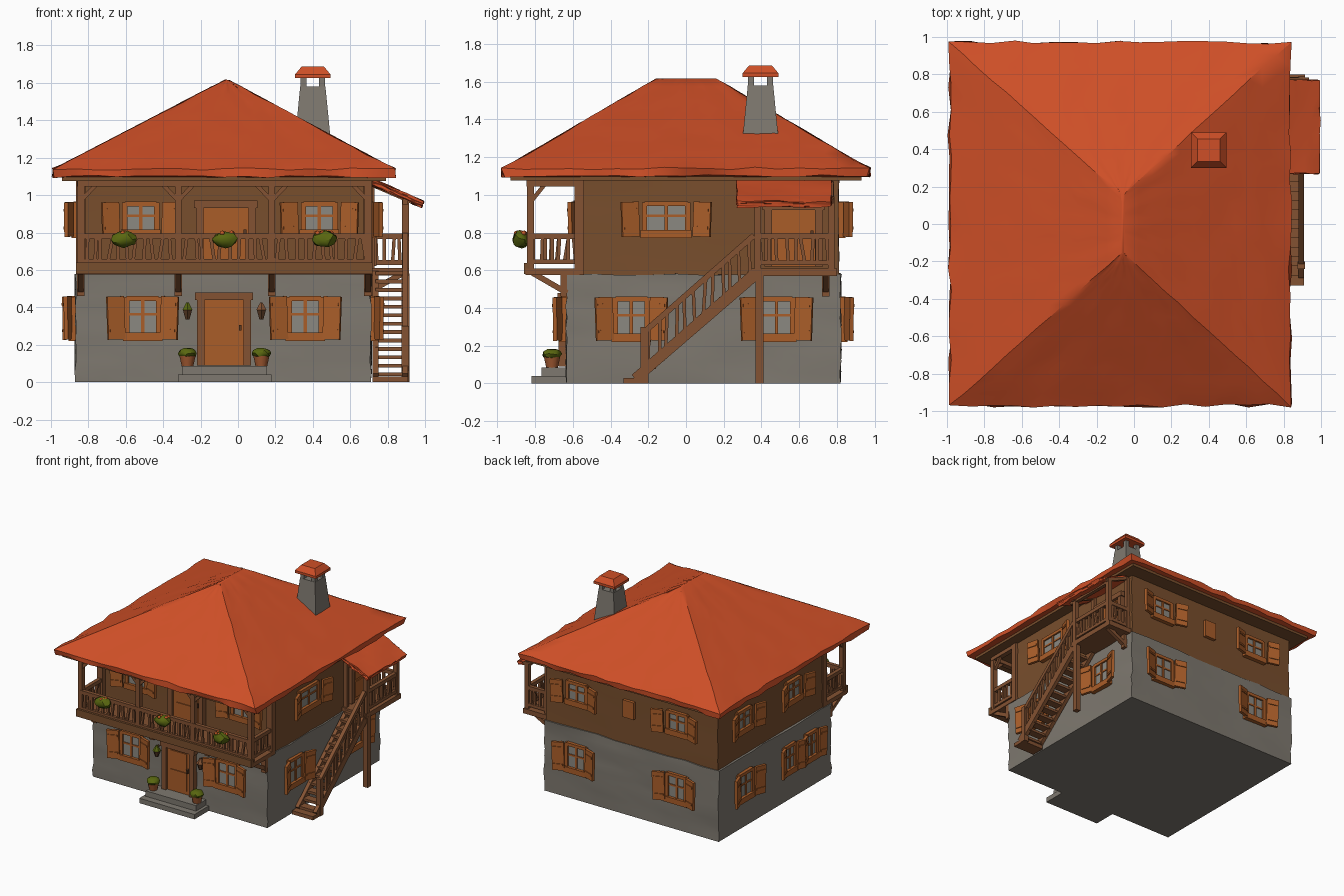
import bpy, bmesh, math, random
from mathutils import Matrix, Vector

if "Cube" in bpy.data.objects:
    bpy.data.objects.remove(bpy.data.objects["Cube"])
random.seed(4)
I = Matrix.Identity(4)

def material(name, r, g, b):
    m = bpy.data.materials.new(name)
    m.diffuse_color = (r, g, b, 1)
    m.use_nodes = True
    m.node_tree.nodes["Principled BSDF"].inputs["Base Color"].default_value = m.diffuse_color
    return m

ROOF = material("roof_red", 0.62, 0.078, 0.02)
STONE = material("stone_grey", 0.21, 0.19, 0.16)
WALL = material("wall_brown", 0.19, 0.077, 0.026)
TIMBER = material("timber_brown", 0.23, 0.085, 0.032)
SHUTTER = material("shutter_orange", 0.40, 0.11, 0.022)
GLASS = material("glass_grey", 0.26, 0.25, 0.22)
LEAF = material("leaf_green", 0.10, 0.135, 0.005)
POT = material("terracotta", 0.36, 0.10, 0.03)
FLOWER = material("flower_orange", 0.55, 0.10, 0.02)
DARK = material("dark_wood", 0.10, 0.042, 0.018)

def jitter(verts, a):
    for v in verts:
        v.co += Vector([random.uniform(-a, a) for _ in range(3)])

class Part:
    """Collects primitives into one named object."""
    def __init__(self, name):
        self.name, self.bm, self.mats = name, bmesh.new(), []

    def tag(self, verts, mat):
        if mat not in self.mats:
            self.mats.append(mat)
        for f in {f for v in verts for f in v.link_faces}:
            f.material_index = self.mats.index(mat)
        return verts

    def box(self, lo, hi, mat, T=I):
        lo, hi = Vector(lo), Vector(hi)
        m = T @ Matrix.Translation((lo + hi) / 2) @ Matrix.Diagonal((*(hi - lo), 1))
        return self.tag(bmesh.ops.create_cube(self.bm, size=1, matrix=m)["verts"], mat)

    def beam(self, a, b, w, mat, d=None):
        a, b = Vector(a), Vector(b)
        q = (b - a).to_track_quat('Z', 'Y').to_matrix().to_4x4()
        m = Matrix.Translation((a + b) / 2) @ q @ Matrix.Diagonal((w, d or w, (b - a).length, 1))
        return self.tag(bmesh.ops.create_cube(self.bm, size=1, matrix=m)["verts"], mat)

    def cone(self, c, r1, r2, h, mat, seg=12, rot=0):
        m = Matrix.Translation(Vector(c) + Vector((0, 0, h / 2))) @ Matrix.Rotation(rot, 4, 'Z')
        return self.tag(bmesh.ops.create_cone(self.bm, cap_ends=True, segments=seg, radius1=r1,
                        radius2=r2, depth=h, matrix=m)["verts"], mat)

    def ball(self, c, r, mat, j=0.004):
        m = Matrix.Translation(c) @ Matrix.Diagonal((*r, 1))
        vs = bmesh.ops.create_icosphere(self.bm, subdivisions=2, radius=1, matrix=m)["verts"]
        jitter(vs, j)
        return self.tag(vs, mat)

    def rail(self, a, b, h, n):
        """Two rails with crooked balusters between them."""
        a, b, up = Vector(a), Vector(b), Vector((0, 0, h))
        d = (b - a).normalized()
        self.beam(a, b, 0.025, TIMBER)
        self.beam(a + up, b + up, 0.03, TIMBER)
        for i in range(n):
            p = a.lerp(b, (i + 0.5) / n)
            self.beam(p + d * random.uniform(-.015, .015), p + up + d * random.uniform(-.015, .015), 0.018, TIMBER)

    def done(self):
        bmesh.ops.recalc_face_normals(self.bm, faces=self.bm.faces)
        me = bpy.data.meshes.new(self.name)
        self.bm.to_mesh(me)
        self.bm.free()
        for m in self.mats:
            me.materials.append(m)
        bpy.context.collection.objects.link(bpy.data.objects.new(self.name, me))

def rough_block(name, lo, hi, mat, cuts, j):
    p = Part(name)
    p.box(lo, hi, mat)
    bmesh.ops.subdivide_edges(p.bm, edges=p.bm.edges[:], cuts=cuts, use_grid_fill=True)
    jitter([v for v in p.bm.verts if v.co.z > 0.01], j)
    p.done()

# Walls: stone ground floor, timber upper floor
rough_block("stone_ground_floor", (-.87, -.635, 0), (.71, .82, .58), STONE, 9, .006)
rough_block("upper_floor_walls", (-.855, -.55, .575), (.70, .81, 1.10), WALL, 5, .003)

# Hipped roof from shrinking rectangular rings with a ragged edge
roof = Part("roof")
N, ROWS = 16, 12
def ring(x0, x1, y0, y1, z, j):
    c = [(x0, y0), (x1, y0), (x1, y1), (x0, y1)]
    out = []
    for k in range(4):
        for i in range(N):
            p = Vector((*c[k], 0)).lerp(Vector((*c[(k + 1) % 4], 0)), i / N)
            out.append(roof.bm.verts.new(p + Vector((random.uniform(-j, j), random.uniform(-j, j),
                                                     z + random.uniform(-j, j) * .7))))
    return out
rings = [ring(-.93, .78, -.92, .92, 1.095, 0), ring(-.985, .835, -.97, .97, 1.10, .012)]
for r in range(ROWS + 1):
    t = r / ROWS
    rings.append(ring(-.985 + .915 * t, .835 - .885 * t, -.972 + .812 * t, .972 - .812 * t,
                      1.14 + .475 * t, .010 if r == 0 else .004))
for a, b in zip(rings, rings[1:]):
    for i in range(4 * N):
        k = (i + 1) % (4 * N)
        roof.bm.faces.new((a[i], a[k], b[k], b[i]))
roof.bm.faces.new(rings[-1])
roof.bm.faces.new(rings[0])
roof.tag(roof.bm.verts, ROOF)
roof.done()

soffit = Part("soffit")
soffit.box((-.94, -.93, 1.075), (.79, .93, 1.10), WALL)
soffit.done()

# Chimney with open top and small cap
ch = Part("chimney")
s2 = math.sqrt(2) / 2
ch.cone((.40, .395, 1.25), .20 * s2, .135 * s2, .33, STONE, 4, math.pi / 4)
for sx in (-1, 1):
    for sy in (-1, 1):
        ch.beam((.40 + .05 * sx, .395 + .05 * sy, 1.56), (.40 + .05 * sx, .395 + .05 * sy, 1.64), .032, STONE)
ch.cone((.40, .395, 1.625), .19 * s2, .19 * s2, .02, ROOF, 4, math.pi / 4)
ch.cone((.40, .395, 1.645), .19 * s2, .12 * s2, .042, ROOF, 4, math.pi / 4)
ch.done()

# Windows and doors, built facing -y and turned onto each wall
def place(x, y, turn):
    return Matrix.Translation((x, y, 0)) @ Matrix.Rotation(math.radians(turn), 4, 'Z')

def window(name, x, y, turn, z0, z1, w=.17, sw=.095):
    p, T, h = Part(name), place(x, y, turn), w / 2
    p.box((-h, -.012, z0 + .02), (h, .01, z1 - .01), GLASS, T)
    for s in (-1, 1):
        p.box((s * h - .014, -.025, z0), (s * h + .014, .01, z1), SHUTTER, T)
        S = T @ Matrix.Translation((s * (h + .005), -.015, 0)) @ Matrix.Rotation(math.radians(-18 * s), 4, 'Z')
        S = S @ Matrix.Rotation(math.radians(2 * s), 4, 'Y')
        a, b = sorted((0, s * sw))
        p.box((a, -.022, z0 - .005), (b, 0, z1 + .005), SHUTTER, S)
        for zz in (z0 + .035, z1 - .045):
            p.box((a + .01, -.028, zz), (b - .01, -.02, zz + .015), SHUTTER, S)
    p.box((-h, -.025, z1 - .02), (h, .01, z1 + .005), SHUTTER, T)
    p.box((-h - .02, -.035, z0 - .015), (h + .02, .01, z0 + .03), SHUTTER, T)
    p.box((-.009, -.02, z0), (.009, 0, z1), SHUTTER, T)
    p.box((-h, -.018, (z0 + z1) / 2 + .01), (h, 0, (z0 + z1) / 2 + .024), SHUTTER, T)
    p.done()

def door(name, x, y, turn, z0, z1, w):
    p, T, h = Part(name), place(x, y, turn), w / 2
    p.box((-h, -.02, z0), (h, .01, z1), SHUTTER, T)
    for s in (-1, 1):
        p.box((s * h - .02, -.04, z0), (s * h + .02, .01, z1), TIMBER, T)
    p.box((-h - .03, -.045, z1 - .02), (h + .03, .01, z1 + .02), TIMBER, T)
    for a, b in ((.08, .48), (.54, .90)):
        p.box((-h + .05, -.027, z0 + (z1 - z0) * a), (h - .05, -.015, z0 + (z1 - z0) * b), SHUTTER, T)
    p.box((h - .045, -.045, (z0 + z1) / 2), (h - .03, -.015, (z0 + z1) / 2 + .03), DARK, T)
    p.done()

LO, UP = (.235, .455), (.785, .96)
FR, FU, RT, BK, LF = -.637, -.552, .71, .82, -.87
for i, x in enumerate((-.51, .36)):
    window(f"front_lower_window_{i}", x, FR, 0, *LO)
for i, x in enumerate((-.52, .435)):
    window(f"front_upper_window_{i}", x, FU, 0, *UP)
for i, y in enumerate((-.29, .48)):
    window(f"right_lower_window_{i}", RT, y, 90, *LO)
window("right_upper_window", .70, -.105, 90, *UP, w=.23)
for i, x in enumerate((.41, -.50)):
    window(f"back_lower_window_{i}", x, BK, 180, *LO)
    window(f"back_upper_window_{i}", x, .81, 180, *UP)
for i, (y, w, sw) in enumerate(((.49, .17, .095), (-.08, .13, .07), (-.36, .13, .07))):
    window(f"left_lower_window_{i}", LF, y, -90, *LO, w=w, sw=sw)
for i, y in enumerate((.49, -.15)):
    window(f"left_upper_window_{i}", -.855, y, -90, *UP)
door("front_door", -.075, FR, 0, .09, .46, .25)
door("balcony_door", -.065, FU, 0, .62, .95, .28)
door("landing_door", .70, .57, 90, .62, .94, .27)
hatch = Part("back_small_shutter")
hatch.box((-.11, .80, .80), (-.01, .835, .94), SHUTTER)
hatch.done()

# Front balcony: floor, posts, braces, brackets and railings
bal = Part("front_balcony")
bal.box((-.865, -.85, .575), (.72, -.54, .61), TIMBER)
bal.box((-.865, -.86, .58), (.72, -.83, .64), WALL)
bal.box((-.85, -.845, 1.045), (.71, -.805, 1.085), TIMBER)
for x in (-.84, -.32, .18, .695):
    bal.beam((x, -.825, .58), (x, -.825, 1.08), .036, TIMBER)
    bal.beam((x, -.82, .59), (x, -.63, .48), .03, TIMBER)
    bal.box((x - .02, -.665, .46), (x + .02, -.63, .59), TIMBER)
    for s in (-1, 1):
        if -.85 < x + .1 * s < .71:
            bal.beam((x, -.825, .97), (x + .085 * s, -.825, 1.06), .022, TIMBER)
for x in (-.84, .695):
    bal.beam((x, -.565, .58), (x, -.565, 1.08), .05, TIMBER)
    bal.box((x - .02, -.83, 1.045), (x + .02, -.55, 1.085), TIMBER)
    bal.beam((x, -.825, .96), (x, -.745, 1.06), .022, TIMBER)
    bal.rail((x, -.82, .645), (x, -.57, .645), .135, 6)
bal.rail((-.84, -.83, .645), (.695, -.83, .645), .135, 34)
bal.done()

# Wooden side stair with landing
st = Part("side_stair")
for x in (.735, .895):
    st.beam((x, -.27, .025), (x, .38, .585), .03, TIMBER, .055)
for i in range(13):
    t = (i + .5) / 13
    y, z = -.29 + .65 * t, .01 + .585 * t
    st.box((.735, y - .01, z), (.895, y + .055, z + .02), TIMBER)
st.box((.72, -.33, 0), (.91, -.22, .03), TIMBER)
st.beam((.895, -.22, 0), (.895, -.22, .30), .04, TIMBER)
st.rail((.895, -.22, .09), (.895, .36, .60), .185, 12)
st.done()

land = Part("side_landing")
land.box((.69, .35, .57), (.915, .80, .61), TIMBER)
for y in (.38, .77):
    land.beam((.895, y, .58), (.895, y, .99), .036, TIMBER)
    land.beam((.715, y, .58), (.715, y, 1.06), .03, TIMBER)
    land.beam((.71, y, 1.06), (.93, y, .965), .025, TIMBER)
land.beam((.895, .39, 0), (.895, .39, .58), .042, TIMBER)
land.beam((.88, .74, .58), (.71, .74, .49), .03, TIMBER)
land.box((.70, .72, .46), (.735, .76, .58), TIMBER)
land.beam((.895, .33, .965), (.895, .78, .965), .03, TIMBER)
land.rail((.895, .38, .64), (.895, .77, .64), .14, 9)
land.rail((.72, .77, .64), (.895, .77, .64), .14, 4)
land.done()

lr = Part("landing_roof")
lr.box((-.165, -.25, -.015), (.165, .25, .02), ROOF,
       Matrix.Translation((.835, .52, 1.015)) @ Matrix.Rotation(.42, 4, 'Y'))
bmesh.ops.subdivide_edges(lr.bm, edges=lr.bm.edges[:], cuts=6, use_grid_fill=True)
jitter(lr.bm.verts, .005)
lr.done()

# Entrance steps, plants and lanterns
steps = Part("entrance_steps")
steps.box((-.32, -.82, 0), (.18, -.62, .04), STONE)
steps.box((-.30, -.765, .03), (.155, -.62, .085), STONE)
steps.done()
for i, x in enumerate((-.27, .125)):
    p = Part(f"potted_bush_{i}")
    p.cone((x, -.71, .08), .03, .043, .06, POT)
    p.ball((x, -.71, .155), (.052, .05, .03), LEAF)
    p.done()
    p = Part(f"wall_lantern_{i}")
    p.cone((x, -.665, .335), .012, .028, .05, DARK, 6)
    p.cone((x, -.665, .385), .032, .008, .04, LEAF if i == 0 else TIMBER, 6)
    p.beam((x, -.63, .415), (x, -.67, .415), .012, DARK)
    p.done()
for i, x in enumerate((-.61, -.07, .46)):
    p = Part(f"balcony_flowers_{i}")
    p.ball((x, -.875, .765), (.068, .045, .045), LEAF, .006)
    for k in range(5):
        p.ball((x + random.uniform(-.04, .04), -.875 + random.uniform(-.025, .02), .797), (.013,) * 3, FLOWER, 0)
    p.done()

# Smooth shading with kept edges
bpy.ops.object.select_all(action='SELECT')
bpy.context.view_layer.objects.active = bpy.context.collection.objects[0]
bpy.ops.object.shade_smooth_by_angle(angle=math.radians(35))
